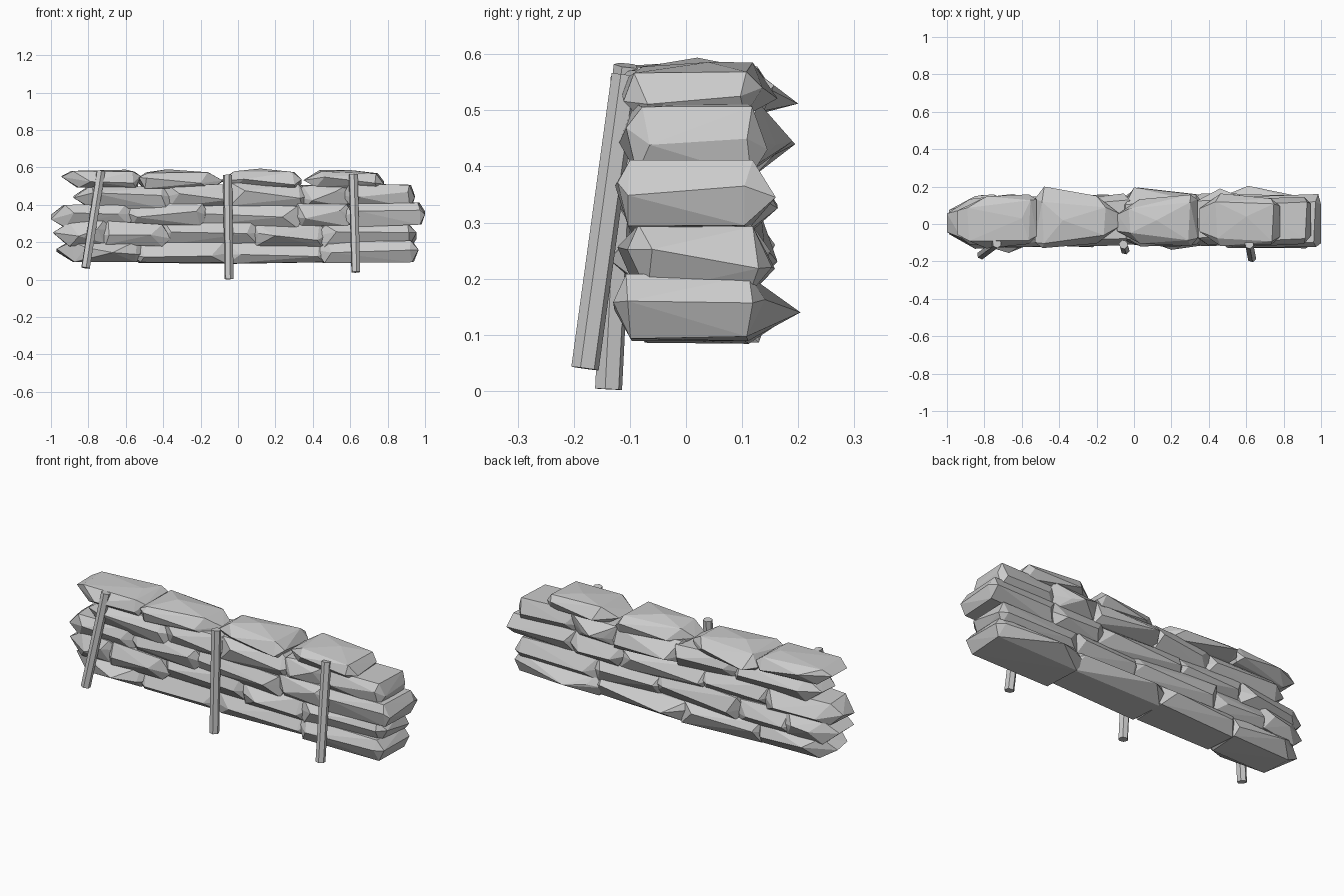
import bpy, bmesh, random
from mathutils import Vector

if "Cube" in bpy.data.objects:
    bpy.data.objects.remove(bpy.data.objects["Cube"])

rng = random.Random(5)


def jit(a):
    return rng.uniform(-a, a)


def hull_object(name, points):
    bm = bmesh.new()
    for p in points:
        bm.verts.new(p)
    bmesh.ops.convex_hull(bm, input=bm.verts)
    loose = [v for v in bm.verts if not v.link_faces]
    bmesh.ops.delete(bm, geom=loose, context='VERTS')
    bmesh.ops.recalc_face_normals(bm, faces=bm.faces)
    me = bpy.data.meshes.new(name)
    bm.to_mesh(me)
    bm.free()
    ob = bpy.data.objects.new(name, me)
    bpy.context.collection.objects.link(ob)


# end style: (chamfer length, chamfer depth, plate inset) ranges
ROUND = ((0.10, 0.16), 0.08, (0.05, 0.09))
JOINT = ((0.05, 0.12), 0.05, (0.02, 0.05))
BLUNT = ((0.02, 0.05), 0.03, (0.015, 0.04))


def stone(name, x0, x1, z0, z1, left, right, bumps, slant):
    """Flat slab: wide girdle at mid height, smaller flat top and bottom."""
    zm = (z0 + z1) / 2
    pts = []
    for x, s, (cham, depth, inset) in ((x0, 1, left), (x1, -1, right)):
        # each end shifts a little so neighbouring stones do not line up
        yf, yb = -0.115 + jit(0.018), 0.148 + jit(0.016)
        dz = jit(slant)
        # girdle with chamfered corners
        c = rng.uniform(*cham)
        pts += [(x, yf + depth + jit(0.015), zm + dz + jit(0.018)),
                (x, yb - depth + jit(0.015), zm + dz + jit(0.018)),
                (x + s * c, yf, zm + dz + jit(0.025)),
                (x + s * c, yb, zm + dz + jit(0.025))]
        # top and bottom plates
        cut = depth * 0.4
        for z in (z0, z1):
            i = rng.uniform(*inset)
            pts += [(x + s * (i + 0.01), yf + 0.015 + cut + jit(0.01), z + dz + jit(0.004)),
                    (x + s * i, yb - 0.02 - cut + jit(0.012), z + dz + jit(0.004))]
    hull_object(name, pts + bumps)


# courses: bottom z, top z, joint overlap, end slant, x spans, protruding corners
courses = [
    (0.092, 0.202, 0.012, 0.005,
     [(-0.97, -0.50), (-0.55, -0.05), (-0.09, 0.48), (0.43, 0.965)],
     {0: [(-0.67, -0.155, 0.145)], 2: [(0.02, 0.195, 0.14)],
      3: [(0.61, 0.204, 0.14)]}),
    (0.185, 0.307, 0.012, 0.012,
     [(-0.99, -0.68), (-0.73, -0.37), (-0.42, 0.12), (0.06, 0.48), (0.43, 0.955)],
     {3: [(0.2, -0.138, 0.235)]}),
    (0.288, 0.407, 0.012, 0.012,
     [(-1.0, -0.56), (-0.61, -0.16), (-0.21, 0.34), (0.30, 0.61), (0.57, 1.0)],
     {4: [(0.985, 0.16, 0.345)]}),
    (0.388, 0.507, 0.012, 0.012,
     [(-0.88, -0.36), (-0.41, -0.01), (-0.06, 0.37), (0.32, 0.62), (0.57, 0.945)],
     {2: [(0.0, 0.195, 0.44)], 3: [(0.46, 0.19, 0.445)]}),
    (0.49, 0.574, 0.0, 0.008,
     [(-0.945, -0.52), (-0.53, -0.08), (-0.09, 0.34), (0.35, 0.78)],
     {0: [(-0.6, 0.03, 0.588)], 1: [(-0.48, 0.2, 0.512), (-0.38, 0.02, 0.59)],
      2: [(0.12, 0.02, 0.594)], 3: [(0.6, 0.04, 0.586)]}),
]
for c, (z0, z1, lap, slant, spans, bumps) in enumerate(courses, 1):
    last = len(spans) - 1
    for i, (x0, x1) in enumerate(spans):
        left = JOINT if i else ROUND
        right = JOINT if i < last else BLUNT
        if c == 5:      # cap stones: one round and one blunt end each
            left, right = (BLUNT, ROUND) if i == 1 else (ROUND, BLUNT)
        stone(f"stone_course{c}_{i + 1}",
              x0 - (lap if i else 0), x1 + (lap if i < last else 0),
              z0, z1, left, right, bumps.get(i, []), slant)


def post(name, a, b, r=0.025):
    a, b = Vector(a), Vector(b)
    d = b - a
    bpy.ops.mesh.primitive_cylinder_add(vertices=6, radius=r, depth=d.length,
                                        location=(a + b) / 2)
    ob = bpy.context.object
    ob.name = name
    ob.rotation_mode = 'QUATERNION'
    ob.rotation_quaternion = d.to_track_quat('Z', 'Y')


# leaning posts along the front
post("post_left", (-0.815, -0.165, 0.063), (-0.733, -0.104, 0.58))
post("post_middle", (-0.048, -0.138, 0.003), (-0.056, -0.11, 0.56))
post("post_right", (0.63, -0.18, 0.04), (0.616, -0.108, 0.563))
